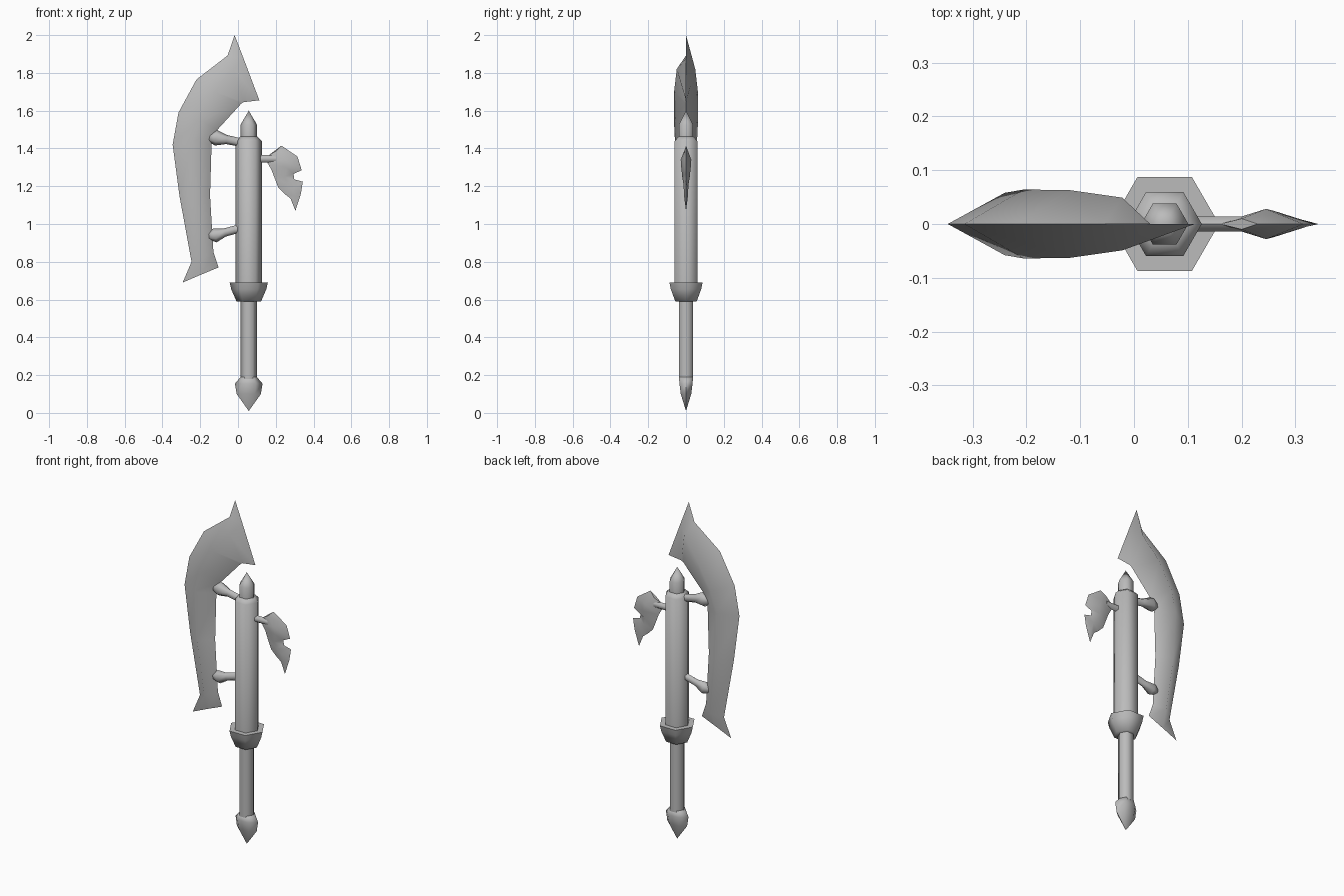
import bpy, bmesh, math
from mathutils import Vector

steel = bpy.data.materials.new("grey_steel")
steel.diffuse_color = (0.5, 0.5, 0.5, 1)
CX = 0.057  # shaft axis


def loft(name, rings, smooth=70):
    """Skin a row of equal-length closed rings and cap both ends."""
    bm = bmesh.new()
    rows = [[bm.verts.new(p) for p in ring] for ring in rings]
    n = len(rows[0])
    for a, b in zip(rows, rows[1:]):
        for i in range(n):
            j = (i + 1) % n
            bm.faces.new((a[i], a[j], b[j], b[i]))
    bm.faces.new(rows[0])
    bm.faces.new(rows[-1])
    bmesh.ops.remove_doubles(bm, verts=bm.verts, dist=0.0005)
    bmesh.ops.recalc_face_normals(bm, faces=bm.faces)
    me = bpy.data.meshes.new(name)
    bm.to_mesh(me)
    bm.free()
    me.materials.append(steel)
    ob = bpy.data.objects.new(name, me)
    bpy.context.collection.objects.link(ob)
    bpy.ops.object.select_all(action='DESELECT')
    ob.select_set(True)
    bpy.context.view_layer.objects.active = ob
    bpy.ops.object.shade_smooth_by_angle(angle=math.radians(smooth))
    return ob


def turned(name, profile):
    """Six-sided upright part from (z, x radius, y radius factor)."""
    loft(name, [[(CX + r * math.cos(k * math.pi / 3),
                  r * f * math.sin(k * math.pi / 3), z) for k in range(6)]
                for z, r, f in profile])


def strut(name, stations, flat=0.8):
    """Six-sided rod running sideways from (x, z, radius)."""
    d = Vector((stations[-1][0] - stations[0][0], 0,
                stations[-1][1] - stations[0][1])).normalized()
    side = Vector((-d.z, 0, d.x))
    rings = []
    for x, z, r in stations:
        rings.append([Vector((x, 0, z)) + side * r * math.cos(k * math.pi / 3)
                      + Vector((0, r * flat * math.sin(k * math.pi / 3), 0))
                      for k in range(6)])
    loft(name, rings)


def blade(name, sections):
    """Diamond-section blade from (outer x, z, ridge x, z, inner x, z, half thickness)."""
    loft(name, [[(a, 0, b), (c, -t, d), (e, 0, f), (c, t, d)]
                for a, b, c, d, e, f, t in sections])


# Shaft parts
turned("pommel", [(0.01, 0, 1), (0.10, 0.064, 0.5), (0.155, 0.073, 0.55),
                  (0.19, 0.043, 1)])
turned("grip", [(0.18, 0.043, 1), (0.60, 0.043, 1)])
turned("collar", [(0.59, 0.065, 1), (0.655, 0.093, 1), (0.69, 0.101, 1)])
turned("barrel", [(0.68, 0.069, 1), (1.44, 0.069, 1), (1.462, 0.045, 1)])
turned("top_spike", [(1.45, 0.044, 1), (1.525, 0.044, 1), (1.6, 0, 1)])

# Large curved blade, flaring to a sharp edge at both ends
blade("main_blade", [
    (-0.293, 0.69, -0.20, 0.73, -0.103, 0.77, 0),
    (-0.246, 0.80, -0.188, 0.825, -0.130, 0.85, 0.042),
    (-0.310, 1.15, -0.228, 1.15, -0.148, 1.15, 0.055),
    (-0.346, 1.42, -0.240, 1.43, -0.140, 1.42, 0.058),
    (-0.315, 1.59, -0.205, 1.55, -0.108, 1.50, 0.064),
    (-0.220, 1.765, -0.120, 1.70, 0.018, 1.638, 0.063),
    (-0.055, 1.892, -0.022, 1.82, 0.030, 1.645, 0.049),
    (-0.018, 2.0, 0.03, 1.875, 0.113, 1.655, 0)])

# Struts holding the main blade
strut("upper_strut", [(-0.185, 1.455, 0), (-0.117, 1.457, 0.042),
                      (-0.06, 1.447, 0.024), (0.03, 1.428, 0.022)])
strut("lower_strut", [(-0.187, 0.928, 0), (-0.122, 0.94, 0.038),
                      (-0.07, 0.955, 0.022), (0.03, 0.982, 0.022)])

# Small notched blade on the other side
strut("small_blade_stem", [(0.10, 1.345, 0.02), (0.20, 1.345, 0.02)])
blade("small_blade", [
    (0.160, 1.362, 0.200, 1.385, 0.230, 1.415, 0.010),
    (0.155, 1.325, 0.245, 1.34, 0.315, 1.357, 0.028),
    (0.177, 1.288, 0.258, 1.298, 0.337, 1.285, 0.025),
    (0.193, 1.245, 0.248, 1.25, 0.294, 1.265, 0.020),
    (0.214, 1.192, 0.262, 1.214, 0.298, 1.236, 0.014),
    (0.246, 1.160, 0.290, 1.188, 0.343, 1.224, 0.012),
    (0.278, 1.135, 0.304, 1.145, 0.333, 1.160, 0.010),
    (0.304, 1.07, 0.304, 1.07, 0.304, 1.07, 0)])
